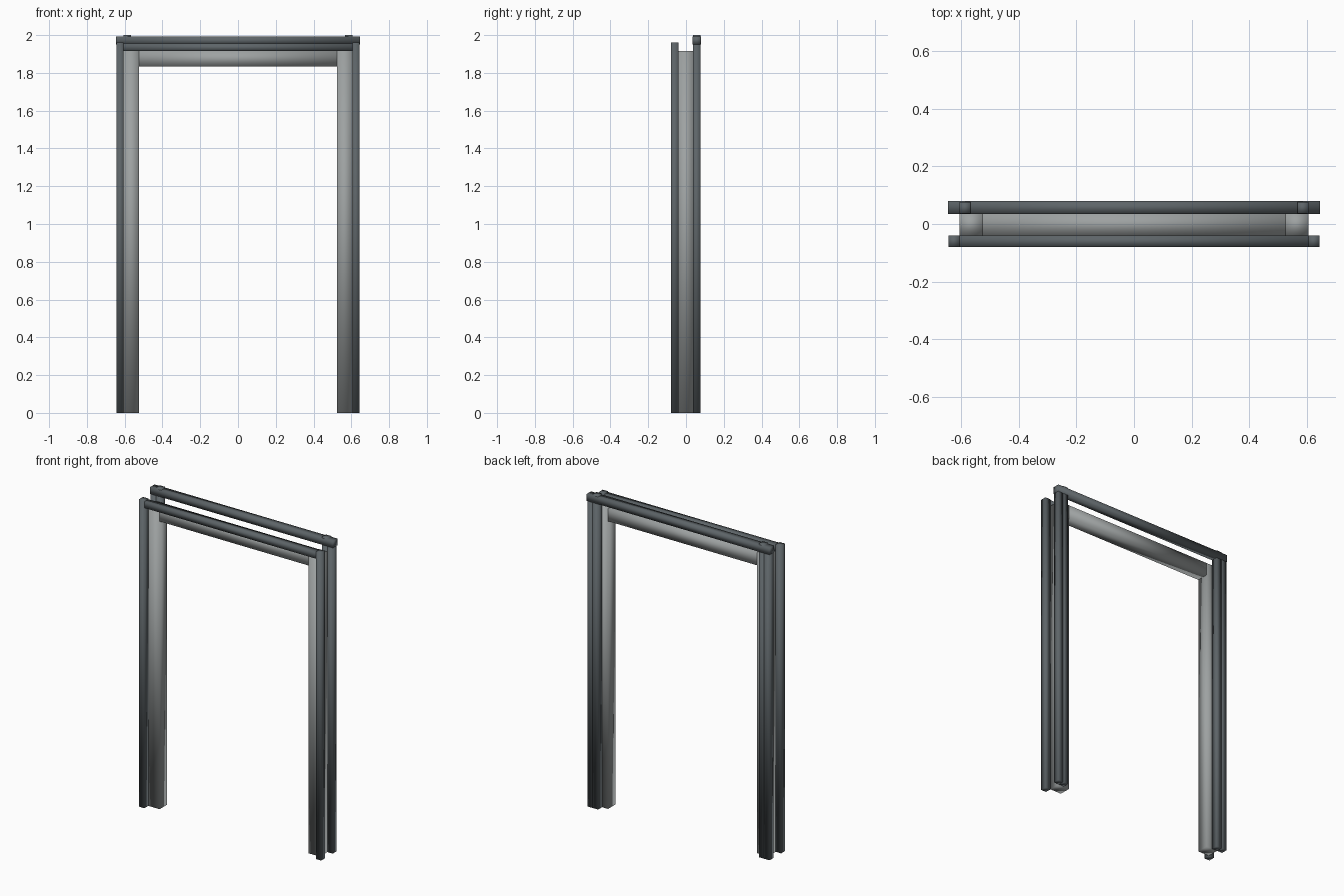
import bpy

cube = bpy.data.objects.get("Cube")
if cube:
    bpy.data.objects.remove(cube, do_unlink=True)


def material(name, rgb):
    mat = bpy.data.materials.new(name)
    mat.use_nodes = True
    colour = (*rgb, 1)
    mat.diffuse_color = colour
    mat.node_tree.nodes["Principled BSDF"].inputs["Base Color"].default_value = colour
    return mat


light_grey = material("light grey", (0.34, 0.36, 0.36))
dark_grey = material("dark slate grey", (0.11, 0.128, 0.138))


def bar(name, mat, x, y, z):
    """Softly shaded bar between the given x, y and z limits."""
    limits = (x, y, z)
    bpy.ops.mesh.primitive_cube_add(size=1)
    obj = bpy.context.object
    obj.name = name
    obj.location = [(a + b) / 2 for a, b in limits]
    obj.scale = [b - a for a, b in limits]
    bpy.ops.object.transform_apply(location=True, rotation=False, scale=True)
    obj.data.materials.append(mat)
    bpy.ops.object.shade_smooth()
    return obj


def pair(name, mat, x, y, z):
    """The same bar on both sides."""
    bar("left_" + name, mat, x, y, z)
    bar("right_" + name, mat, (-x[1], -x[0]), y, z)


BOARD_Y = (-0.04, 0.036)
FRONT_Y = (-0.08, -0.04)
BACK_Y = (0.036, 0.076)

# Door lining: two jambs and a lintel
pair("jamb", light_grey, (0.525, 0.605), BOARD_Y, (0, 1.915))
bar("lintel", light_grey, (-0.525, 0.525), BOARD_Y, (1.835, 1.915))

# Front trim
pair("front_trim_post", dark_grey, (0.605, 0.643), FRONT_Y, (0, 1.96))
bar("front_trim_beam", dark_grey, (-0.605, 0.605), FRONT_Y, (1.915, 1.955))

# Back trim: outer posts, inner posts poking through the beam, and the beam
pair("back_trim_post", dark_grey, (0.605, 0.643), BACK_Y, (0, 1.95))
pair("back_inner_post", dark_grey, (0.567, 0.605), BACK_Y, (0, 2.0))
bar("back_trim_beam", dark_grey, (-0.645, 0.645), (0.035, 0.08), (1.95, 1.993))
